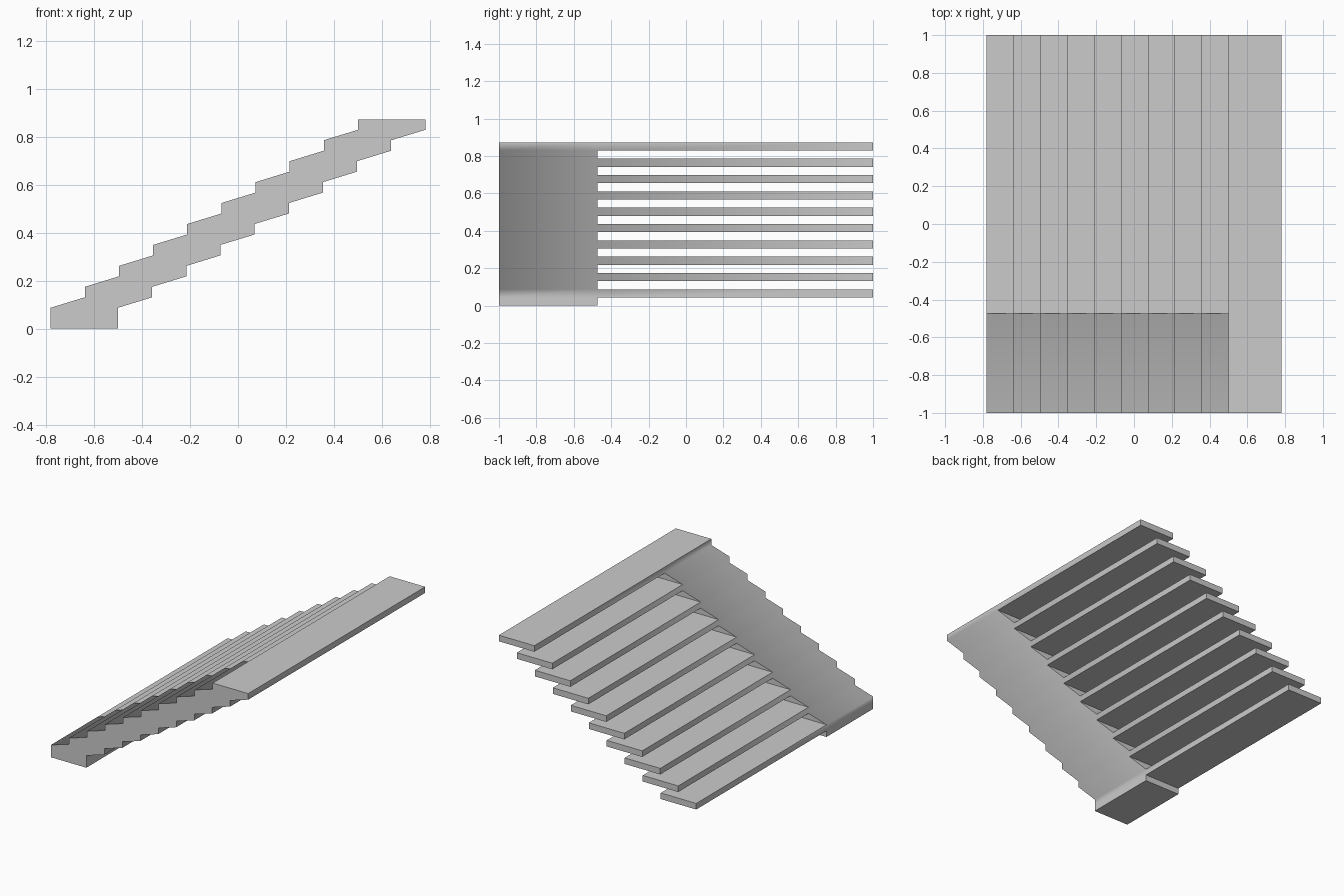
import bpy, bmesh, math

if "Cube" in bpy.data.objects:
    bpy.data.objects.remove(bpy.data.objects["Cube"])

COUNT, HALF, WIDTH = 10, 0.781, 0.281
RUN = (2 * HALF - WIDTH) / (COUNT - 1)
RISE = 0.0873
YS = (-1.0, -0.473, 1.0)   # front, inner edge of the stringer, back

bm = bmesh.new()


def row(left, z, n):
    """Pairs of left/right points at one height, for the first n y positions."""
    return [[bm.verts.new((x, y, z)) for x in (left, left + WIDTH)] for y in YS[:n]]


def cap(r, a, b):
    bm.faces.new((r[a][0], r[a][1], r[b][1], r[b][0]))


def walls(lo, hi, first, last):
    """Side faces between two rows, from y index first to last."""
    for k in range(first, last):
        for s in (0, 1):
            bm.faces.new((lo[k][s], lo[k + 1][s], hi[k + 1][s], hi[k][s]))
    for k in (first, last):
        bm.faces.new((lo[k][0], lo[k][1], hi[k][1], hi[k][0]))


# foot under the lowest tread
below = row(-HALF, 0, 2)
cap(below, 0, 1)

# treads, joined at the front by the stepped stringer
for i in range(COUNT):
    left, top = -HALF + RUN * i, RISE * (i + 1)
    lo, hi = row(left, top - RISE / 2, 3), row(left, top, 3)
    walls(below, lo, 0, 1)
    walls(lo, hi, 0, 2)
    cap(lo, 1, 2)
    cap(hi, 1, 2)
    below = hi
cap(below, 0, 1)

bmesh.ops.recalc_face_normals(bm, faces=bm.faces)
mesh = bpy.data.meshes.new("staircase")
bm.to_mesh(mesh)
bm.free()
stairs = bpy.data.objects.new("staircase", mesh)
bpy.context.collection.objects.link(stairs)

# soft blend along the stringer, crisp right-angled treads
bpy.context.view_layer.objects.active = stairs
stairs.select_set(True)
bpy.ops.object.shade_smooth_by_angle(angle=math.radians(80))
